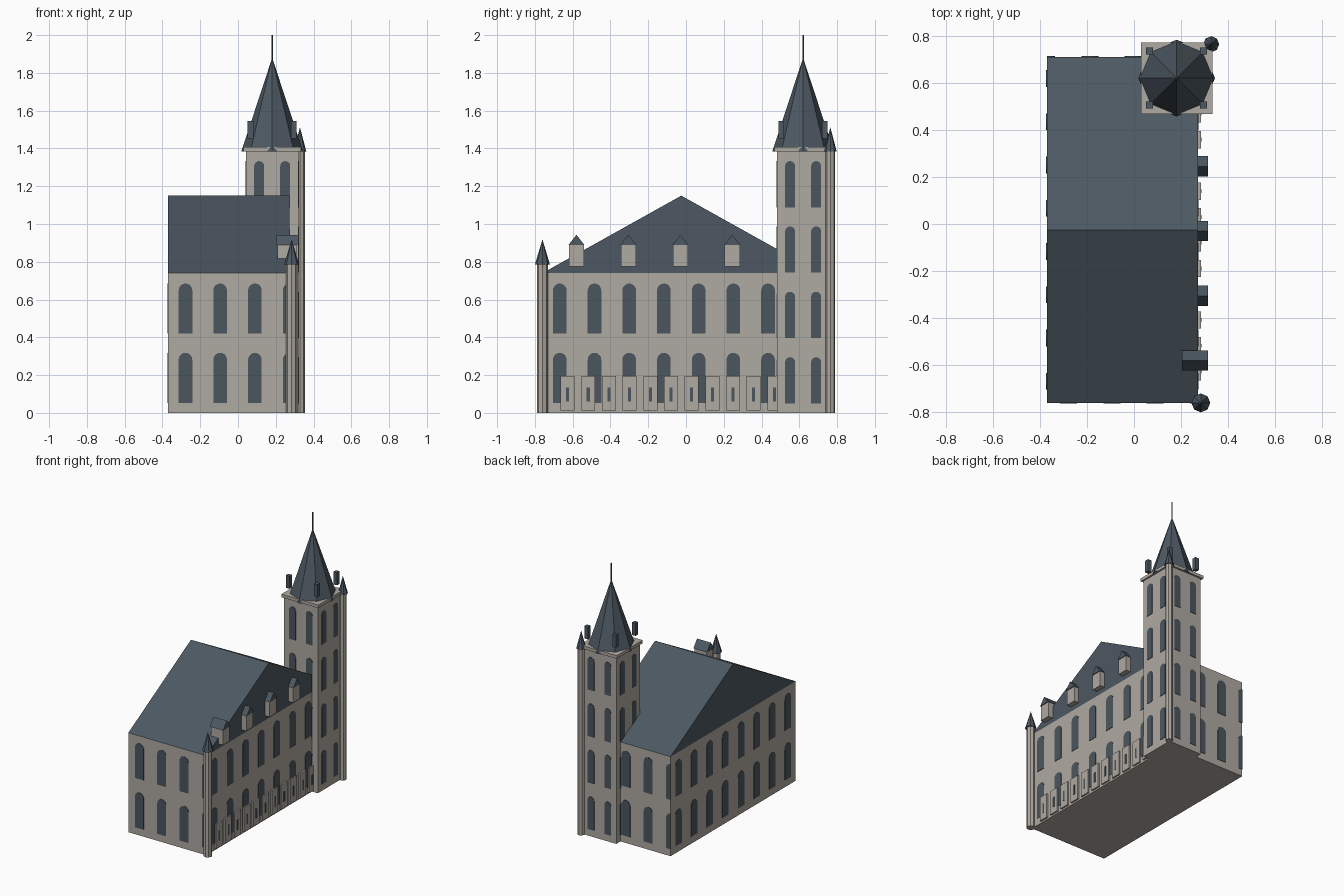
import bpy, bmesh, math
from mathutils import Vector, Matrix

if "Cube" in bpy.data.objects:
    bpy.data.objects.remove(bpy.data.objects["Cube"])


def material(name, rgb):
    m = bpy.data.materials.new(name)
    m.diffuse_color = (*rgb, 1)
    m.use_nodes = True
    m.node_tree.nodes["Principled BSDF"].inputs["Base Color"].default_value = m.diffuse_color
    return m


STONE = material("stone", (0.43, 0.40, 0.36))
SLATE = material("slate", (0.074, 0.098, 0.122))
GLASS = material("window_glass", (0.070, 0.094, 0.112))


def finish(name, bm, mat):
    bmesh.ops.recalc_face_normals(bm, faces=bm.faces)
    me = bpy.data.meshes.new(name)
    bm.to_mesh(me)
    bm.free()
    me.materials.append(mat)
    ob = bpy.data.objects.new(name, me)
    bpy.context.collection.objects.link(ob)
    return ob


def add_box(bm, lo, hi):
    lo, hi = Vector(lo), Vector(hi)
    bmesh.ops.create_cube(bm, size=1, matrix=Matrix.Translation((lo + hi) / 2)
                          @ Matrix.Diagonal((*(hi - lo), 1)))


def box(name, lo, hi, mat):
    bm = bmesh.new()
    add_box(bm, lo, hi)
    return finish(name, bm, mat)


def cone(name, x, y, z0, z1, r0, r1, mat, sides=8):
    bm = bmesh.new()
    bmesh.ops.create_cone(bm, cap_ends=True, segments=sides, radius1=r0, radius2=r1,
                          depth=z1 - z0, matrix=Matrix.Translation((x, y, (z0 + z1) / 2)))
    return finish(name, bm, mat)


def add_prism(bm, pts, offset):
    vs = [bm.verts.new(p) for p in pts]
    face = bm.faces.new(vs)
    new = bmesh.ops.extrude_face_region(bm, geom=[face])["geom"]
    bmesh.ops.translate(bm, vec=offset, verts=[v for v in new if isinstance(v, bmesh.types.BMVert)])


def gable(name, x0, x1, yc, half, z0, z1, mat):
    bm = bmesh.new()
    add_prism(bm, [(x0, yc - half, z0), (x0, yc + half, z0), (x0, yc, z1)], (x1 - x0, 0, 0))
    return finish(name, bm, mat)


def windows(name, axis, sign, plane, centres, rows, width, lo, hi):
    """Thin arched plates on a wall; plates are clipped to the wall edges lo..hi."""
    bm = bmesh.new()
    r = width / 2
    for c in centres:
        for z0, z1 in rows:
            prof = [(-r, z0), (r, z0)]
            prof += [(r * math.cos(a), z1 - r + r * math.sin(a))
                     for a in [math.pi * k / 10 for k in range(11)]]
            vs = []
            for u, z in prof:
                u = min(max(c + u, lo), hi)
                vs.append((plane, u, z) if axis == "x" else (u, plane, z))
            add_prism(bm, vs, (sign * 0.003, 0, 0) if axis == "x" else (0, sign * 0.003, 0))
    bmesh.ops.remove_doubles(bm, verts=bm.verts, dist=1e-5)
    return finish(name, bm, GLASS)


# Main hall and its gabled roof (ridge runs left to right)
X0, X1, Y0, Y1, EAVE = -0.37, 0.272, -0.76, 0.71, 0.74
YC = (Y0 + Y1) / 2
box("hall_walls", (X0, Y0, 0), (X1, Y1, EAVE), STONE)
gable("hall_roof", X0, X1, YC, (Y1 - Y0) / 2, EAVE, 1.15, SLATE)

# Hall windows in two storeys
rows = [(0.053, 0.318), (0.42, 0.685)]
step = (Y1 - Y0) / 8
side = [Y0 + step * (i + 0.5) for i in range(8)]
front = [X0 + step * (i + 0.5) for i in range(4)]
windows("hall_windows_right", "x", 1, X1, side, rows, 0.072, Y0, Y1)
windows("hall_windows_left", "x", -1, X0, side, rows, 0.072, Y0, Y1)
windows("hall_windows_front", "y", -1, Y0, front, rows, 0.072, X0, X1)
windows("hall_windows_back", "y", 1, Y1, [X0 + X1 - c for c in front], rows, 0.072, X0, X1)

# Ground floor bays along the right side, each with a slit window
bays, slits = bmesh.new(), bmesh.new()
for i in range(11):
    y = -0.627 + 0.1095 * i
    add_box(bays, (X1 - 0.01, y - 0.037, 0.012), (X1 + 0.012, y + 0.037, 0.196))
    add_box(slits, (X1 + 0.01, y - 0.008, 0.06), (X1 + 0.014, y + 0.008, 0.135))
finish("ground_bays", bays, STONE)
finish("bay_slits", slits, GLASS)

# Dormers
for i in range(4):
    y = -0.58 + 0.275 * i
    box(f"dormer_{i}", (0.21, y - 0.04, 0.775), (0.31, y + 0.04, 0.89), STONE)
    gable(f"dormer_roof_{i}", 0.203, 0.315, y, 0.043, 0.888, 0.943, SLATE)

# Front corner turret
cone("front_turret", 0.284, -0.76, 0, 0.79, 0.03, 0.03, STONE)
cone("front_turret_roof", 0.284, -0.76, 0.785, 0.918, 0.04, 0, SLATE)

# Tower with cornice and arched windows on all sides
TX, TY, H = 0.181, 0.62, 0.139
box("tower", (TX - H, TY - H, 0), (TX + H, TY + H, 1.385), STONE)
box("tower_cornice", (TX - 0.152, TY - 0.152, 1.385), (TX + 0.152, TY + 0.152, 1.408), STONE)
trows = [(0.05 + 0.346 * i, 0.295 + 0.346 * i) for i in range(4)]
for axis, c, o in (("x", TX, TY), ("y", TY, TX)):
    for s in (-1, 1):
        windows(f"tower_windows_{axis}_{s}", axis, s, c + s * H, [o - 0.069, o + 0.069],
                trows, 0.053, o - H, o + H)

# Spire, mast and four small pinnacle blocks
cone("spire", TX, TY, 1.385, 1.88, 0.163, 0, SLATE)
cone("mast", TX, TY, 1.86, 2.0, 0.004, 0.004, SLATE, 6)
for sx in (-1, 1):
    for sy in (-1, 1):
        x, y = TX + sx * 0.115, TY + sy * 0.115
        box(f"pinnacle_{sx}_{sy}", (x - 0.015, y - 0.015, 1.453), (x + 0.015, y + 0.015, 1.546), SLATE)

# Tower corner stair turret
cone("stair_turret", 0.328, 0.764, 0, 1.39, 0.026, 0.026, STONE)
cone("stair_turret_roof", 0.328, 0.764, 1.383, 1.512, 0.034, 0, SLATE)
